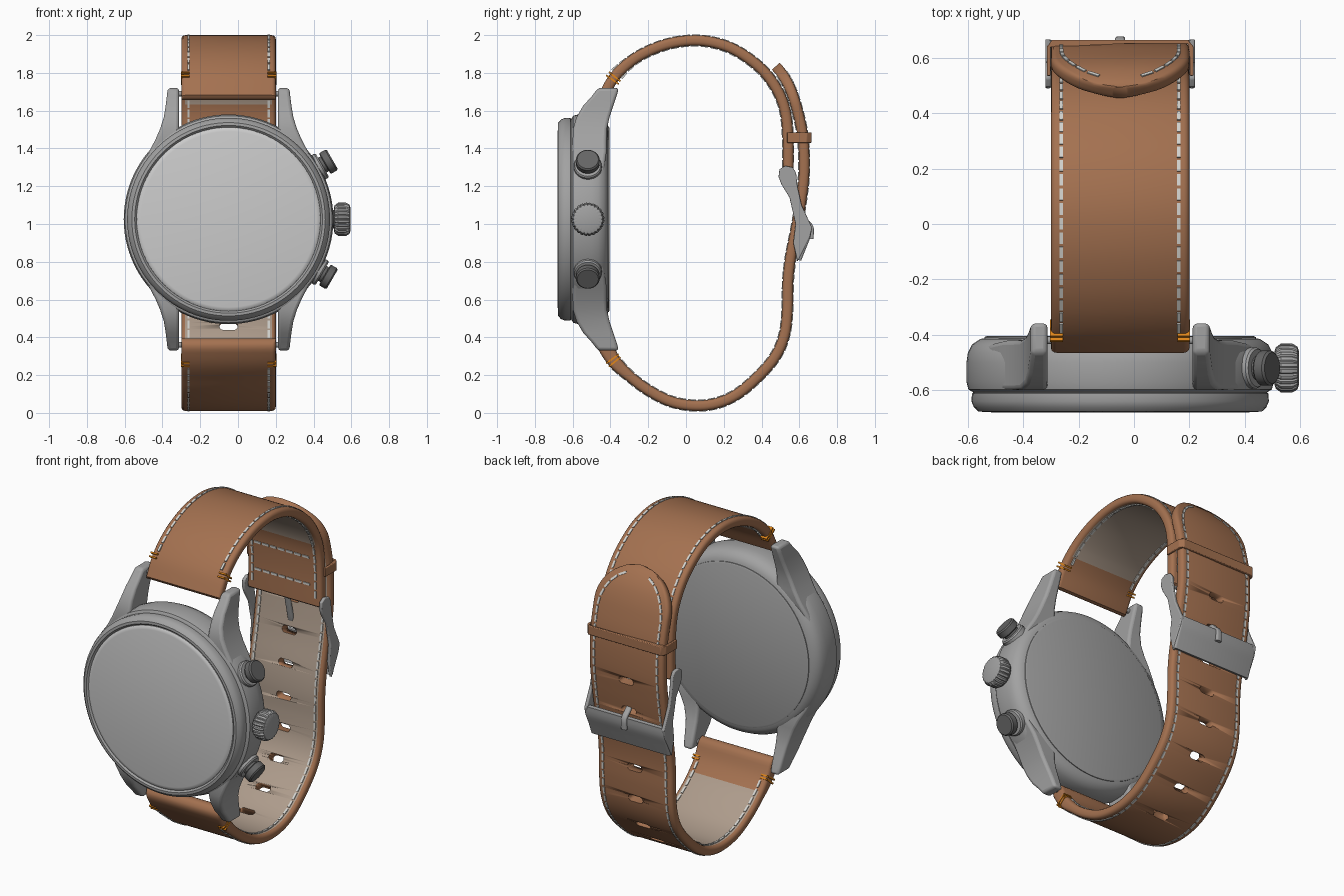
import bpy, bmesh, math
from mathutils import Vector, Matrix

cube = bpy.data.objects.get("Cube")
if cube:
    bpy.data.objects.remove(cube, do_unlink=True)

CX, CZ = -0.05, 1.025   # centre of the dial
HALF = 0.25             # half width of the strap


def material(name, *rgb):
    m = bpy.data.materials.new(name)
    m.use_nodes = True
    m.diffuse_color = (*rgb, 1)
    m.node_tree.nodes["Principled BSDF"].inputs["Base Color"].default_value = (*rgb, 1)
    return m


steel = material("steel", 0.36, 0.36, 0.36)
glass = material("pale glass", 0.6, 0.6, 0.6)
dark = material("dark steel", 0.13, 0.13, 0.13)
leather = material("tan leather", 0.37, 0.165, 0.08)
lining = material("beige lining", 0.42, 0.33, 0.26)
thread = material("white thread", 0.65, 0.65, 0.62)
orange = material("orange thread", 0.75, 0.24, 0.01)


def finish(name, bm, *mats, bevel=0, angle=35):
    bmesh.ops.recalc_face_normals(bm, faces=bm.faces)
    me = bpy.data.meshes.new(name)
    bm.to_mesh(me)
    bm.free()
    o = bpy.data.objects.new(name, me)
    bpy.context.collection.objects.link(o)
    o.location.x = CX
    for m in mats:
        me.materials.append(m)
    bpy.ops.object.select_all(action='DESELECT')
    o.select_set(True)
    bpy.context.view_layer.objects.active = o
    bpy.ops.object.shade_smooth_by_angle(angle=math.radians(angle))
    if bevel:
        b = o.modifiers.new("bevel", 'BEVEL')
        b.width, b.segments = bevel, 3
    return o


def loft(bm, rings):
    """Skin closed rings of points and cap both ends; returns the side faces by ring."""
    vs = [[bm.verts.new(p) for p in r] for r in rings]
    n = len(vs[0])
    sides = [[bm.faces.new((a[j], a[(j + 1) % n], b[(j + 1) % n], b[j])) for j in range(n)]
             for a, b in zip(vs, vs[1:])]
    bm.faces.new(vs[0])
    bm.faces.new(vs[-1])
    return sides


def lathe(name, profile, matrix, mat, steps=96, flute=0):
    bm = bmesh.new()
    rings = []
    for r, h in profile:
        ring = []
        for i in range(steps):
            a = math.tau * i / steps
            k = r * (1 - flute * (i % 4 == 0))
            ring.append(matrix @ Vector((k * math.cos(a), k * math.sin(a), h)))
        rings.append(ring)
    loft(bm, rings)
    return finish(name, bm, mat)


def prism(name, outline, lo, hi, mat, axis, bevel):
    """Extrude an outline along x (outline in y,z) or along z (outline in x,y)."""
    bm = bmesh.new()
    place = (lambda p, d: (d, *p)) if axis == 'x' else (lambda p, d: (*p, d))
    loft(bm, [[place(p, d) for p in outline] for d in (lo, hi)])
    return finish(name, bm, mat, bevel=bevel)


# ---- case, bezel, glass and back
face_on = Matrix.Translation((0, 0, CZ)) @ Matrix.Rotation(math.pi / 2, 4, 'X')
lathe("case_body", [(0.47, 0.41), (0.505, 0.415), (0.535, 0.435), (0.55, 0.465), (0.555, 0.5),
                    (0.555, 0.57), (0.548, 0.597), (0.53, 0.608)], face_on, steel)
lathe("bezel", [(0.52, 0.6), (0.535, 0.612), (0.537, 0.64), (0.528, 0.662), (0.512, 0.677),
                (0.497, 0.678), (0.487, 0.668)], face_on, steel)
lathe("dial_glass", [(0.487, 0.66), (0.486, 0.671), (0.478, 0.677), (0.465, 0.68)], face_on, glass)
lathe("case_back", [(0.49, 0.42), (0.49, 0.408), (0.48, 0.404)], face_on, steel)

# ---- lugs: height from centre, outer x, front y, back y
LUG = [(0.2, 0.5, -0.59, -0.44), (0.29, 0.462, -0.597, -0.43), (0.36, 0.42, -0.6, -0.42),
       (0.42, 0.388, -0.6, -0.42), (0.48, 0.362, -0.598, -0.418), (0.54, 0.343, -0.58, -0.405),
       (0.6, 0.333, -0.545, -0.385), (0.65, 0.327, -0.5, -0.368), (0.695, 0.322, -0.465, -0.355)]
for up, v in ((1, "upper"), (-1, "lower")):
    for sx, h in ((1, "left"), (-1, "right")):
        bm = bmesh.new()
        loft(bm, [[(sx * x, y, CZ + up * dz) for x, y in
                   ((0.262, f), (xo, f), (xo, b), (0.262, b))] for dz, xo, f, b in LUG])
        finish(f"{v}_{h}_lug", bm, steel, bevel=0.016, angle=50)
    pin = Matrix.Translation((0, -0.42, CZ + up * 0.665)) @ Matrix.Rotation(math.pi / 2, 4, 'Y')
    lathe(f"{v}_spring_bar", [(0.014, -0.27), (0.014, 0.27)], pin, steel, 16)


# ---- crown and pushers
def radial(deg):
    return Matrix.Translation((0, -0.52, CZ)) @ Matrix.Rotation(math.radians(90 - deg), 4, 'Y')


lathe("crown_stem", [(0.05, 0.5), (0.05, 0.57)], radial(0), dark, 32)
lathe("crown", [(0.06, 0.557), (0.075, 0.562), (0.088, 0.58), (0.088, 0.622), (0.078, 0.64),
                (0.06, 0.646)], radial(0), steel, 96, 0.06)
for deg, v in ((30, "upper"), (-30, "lower")):
    lathe(v + "_pusher_collar", [(0.074, 0.5), (0.074, 0.565), (0.068, 0.573)], radial(deg), steel, 32)
    lathe(v + "_pusher_stem", [(0.045, 0.56), (0.045, 0.6)], radial(deg), dark, 32)
    lathe(v + "_pusher_cap", [(0.058, 0.588), (0.063, 0.593), (0.063, 0.626), (0.056, 0.634)],
          radial(deg), dark, 32)


# ---- ribbon that follows a smooth path in the y,z plane
class Path:
    def __init__(self, pts, out):
        p = [Vector((0, *q)) for q in pts]
        p = [2 * p[0] - p[1]] + p + [2 * p[-1] - p[-2]]
        self.p, self.out, self.s = [], out, [0]
        for a, b, c, d in zip(p, p[1:], p[2:], p[3:]):
            for i in range(12):
                t = i / 12
                self.p.append(0.5 * (2 * b + (c - a) * t + (2 * a - 5 * b + 4 * c - d) * t * t
                                     + (3 * b - a - 3 * c + d) * t ** 3))
        self.p.append(p[-2])
        for a, b in zip(self.p, self.p[1:]):
            self.s.append(self.s[-1] + (b - a).length)
        self.length = self.s[-1]

    def frame(self, s):
        i = 0
        while i < len(self.p) - 2 and self.s[i + 1] < s:
            i += 1
        k = (s - self.s[i]) / (self.s[i + 1] - self.s[i])
        j, m = max(i - 1, 0), min(i + 2, len(self.p) - 1)
        t = (self.p[m] - self.p[j]).normalized()
        return self.p[i].lerp(self.p[i + 1], k), t, Vector((0, -t.z, t.y)) * self.out


def ribbon(name, path, width, thick, mats, step=0.02, lined=None):
    bm = bmesh.new()
    n = int(path.length / step)
    L = path.length
    ss = sorted([L * i / n for i in range(n + 1)] + [0.003, 0.01, L - 0.01, L - 0.003])
    rings = []
    for s in ss:
        c, t, nrm = path.frame(s)
        w, h = width(s), thick(s) / 2
        r = min(0.02, h * 0.8, w * 0.8)
        ring = []
        for q, (sx, sh) in enumerate(((1, 1), (-1, 1), (-1, -1), (1, -1))):
            for i in range(4):
                a = math.pi / 2 * (q + i / 3)
                ring.append(c + Vector((sx * (w - r) + r * math.cos(a), 0, 0))
                            + nrm * (sh * (h - r) + r * math.sin(a)))
        rings.append(ring)
    for s, side in zip(ss, loft(bm, rings)):
        if lined and lined[0] < s < lined[1]:
            side[11].material_index = 1   # flat inner face
    return finish(name, bm, *mats)


def block(bm, c, t, n, size):
    m = Matrix((t.cross(n) * size[0], t * size[1], n * size[2])).transposed().to_4x4()
    bmesh.ops.create_cube(bm, size=1, matrix=Matrix.Translation(c) @ m)


def stitch(bm, row):
    """Lay dashes at even spacing along a row of (point, normal)."""
    run, start = 0, None
    for (a, n), (b, _) in zip(row, row[1:]):
        start = a if start is None else start
        run += (b - a).length
        if run >= 0.05:
            d = b - start
            block(bm, (start + b) / 2, d.normalized(), n, (0.013, d.length * 0.8, 0.009))
            run, start = 0, None


def lug_thick(s):
    t = 0.055 + 0.035 * max(0, 1 - s / 0.25)
    return max(0.012, t * math.sqrt(max(0, 1 - max(0, 1 - s / 0.045) ** 2)))


upper = Path([(-0.445, 1.66), (-0.385, 1.77), (-0.3, 1.855), (-0.2, 1.915), (-0.08, 1.957), (0.05, 1.972),
              (0.17, 1.955), (0.28, 1.91), (0.4, 1.82), (0.48, 1.715), (0.525, 1.6),
              (0.54, 1.45), (0.54, 1.24)], 1)
lower = Path([(-0.445, 0.39), (-0.385, 0.28), (-0.3, 0.195), (-0.2, 0.12), (-0.08, 0.06), (0.05, 0.038),
              (0.17, 0.053), (0.28, 0.105), (0.4, 0.21), (0.48, 0.31), (0.523, 0.42), (0.537, 0.55),
              (0.54, 0.7), (0.555, 0.83), (0.585, 0.98), (0.61, 1.13), (0.625, 1.27),
              (0.62, 1.45), (0.59, 1.6), (0.55, 1.72), (0.505, 1.8), (0.475, 1.835)], -1)


def tip(s, end, full):
    k = max(0, 1 - (end - s) / 0.24)
    return max(0.03, full * math.sqrt(max(0, 1 - k * k)))


ribbon("upper_strap", upper, lambda s: HALF, lambda s: min(lug_thick(s), lug_thick(upper.length - s) + 0.001),
       (leather, lining), lined=(0.2, upper.length - 0.42))
tail = ribbon("lower_strap", lower, lambda s: tip(s, lower.length, HALF), lug_thick,
              (leather, lining), lined=(0.22, lower.length))

# ---- slotted holes along the lower strap
first = min(lower.s, key=lambda s: abs(lower.frame(s)[0].z - 1.21) + (s < 1))
bm = bmesh.new()
for k in range(8):
    c, t, n = lower.frame(first - 0.19 * k)
    m = Matrix((t.cross(n), t, n)).transposed().to_4x4()
    new = bmesh.ops.create_cone(bm, cap_ends=True, segments=16, radius1=0.021, radius2=0.021, depth=0.12,
                                matrix=Matrix.Rotation(math.pi / 16, 4, 'Z'))["verts"]
    for v in new:
        v.co.x += math.copysign(0.028, v.co.x)
        v.co = Matrix.Translation(c) @ m @ v.co
cutter = finish("hole_cutter", bm, leather)
cutter.hide_render = True
cut = tail.modifiers.new("holes", 'BOOLEAN')
cut.object, cut.operation, cut.solver = cutter, 'DIFFERENCE', 'EXACT'
bpy.context.view_layer.objects.active = tail
bpy.ops.object.modifier_apply(modifier=cut.name)
bpy.data.objects.remove(cutter, do_unlink=True)

# ---- white seams on both faces, orange bar tacks by the lugs
for name, path, end in (("upper", upper, upper.length - 0.03), ("lower", lower, lower.length - 0.04)):
    white, tack = bmesh.new(), bmesh.new()
    for sx in (1, -1):
        for face in (1, -1):
            row = []
            for i in range(int((end - 0.15) / 0.005)):
                s = 0.15 + i * 0.005
                c, t, n = path.frame(s)
                x = tip(s, end, 0.212) if path is lower else 0.212
                row.append((c + Vector((sx * x, 0, 0)) + n * face * lug_thick(s) / 2, n))
            stitch(white, row)
        for s in (0.118, 0.138):
            c, t, n = path.frame(s)
            block(tack, c + Vector((sx * 0.23, 0, 0)), t, n, (0.046, 0.009, lug_thick(s) + 0.008))
    if path is upper:
        for s in (end - 0.1, end - 0.27):
            c, t, n = path.frame(s)
            stitch(white, [(c - n * 0.0275 + Vector((-0.2 + i * 0.005, 0, 0)), n) for i in range(81)])
    finish(name + "_stitching", white, thread)
    finish(name + "_bar_tacks", tack, orange)

# ---- keeper loop
prism("keeper_loop", [(-0.265, 0.535), (-0.265, 0.64), (-0.245, 0.665), (0.245, 0.665), (0.265, 0.64),
                      (0.265, 0.535), (0.251, 0.535), (0.251, 0.65), (-0.251, 0.65), (-0.251, 0.535)],
      1.43, 1.485, leather, 'z', 0.004)

# ---- buckle: side arms, plate, pin and tongue
ARM = [(0.49, 1.25), (0.495, 1.29), (0.525, 1.308), (0.565, 1.3), (0.583, 1.27), (0.59, 1.2), (0.612, 1.1),
       (0.668, 0.98), (0.655, 0.93), (0.59, 0.8), (0.568, 0.9), (0.58, 1.0), (0.548, 1.14), (0.505, 1.21)]
for sx, h in ((1, "left"), (-1, "right")):
    prism(h + "_buckle_arm", ARM, sx * 0.25, sx * 0.27, steel, 'x', 0.005)
plate = Path([(0.652, 0.99), (0.648, 0.94), (0.625, 0.88), (0.597, 0.81)], 1)
ribbon("buckle_plate", plate, lambda s: 0.265, lambda s: 0.026, (steel,))
lathe("buckle_pin", [(0.016, -0.26), (0.016, 0.26)],
      Matrix.Translation((0, 0.54, 1.25)) @ Matrix.Rotation(math.pi / 2, 4, 'Y'), steel, 16)
tongue = Path([(0.545, 1.25), (0.565, 1.16), (0.59, 1.07), (0.63, 1.02), (0.664, 0.985), (0.664, 0.92)], 1)
ribbon("buckle_tongue", tongue, lambda s: 0.018, lambda s: 0.022, (steel,))
